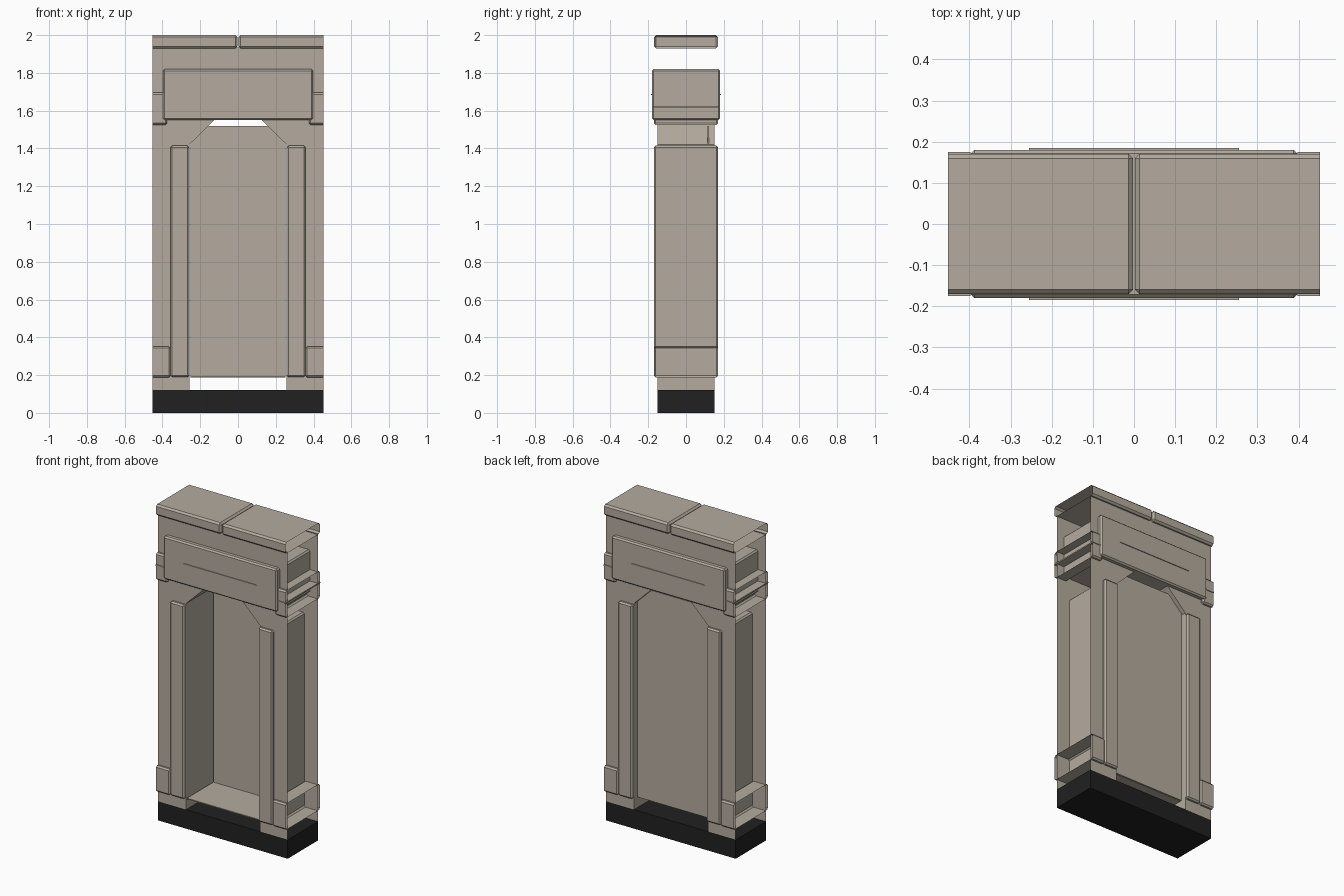
import bpy, bmesh
from mathutils import Vector

if "Cube" in bpy.data.objects:
    bpy.data.objects.remove(bpy.data.objects["Cube"])

END = 0.452      # half width; the side ends are left open for joining
BODY_Y = 0.15    # half depth of the body plates


def material(name, rgb):
    m = bpy.data.materials.new(name)
    m.diffuse_color = (*rgb, 1)
    m.use_nodes = True
    m.node_tree.nodes["Principled BSDF"].inputs["Base Color"].default_value = m.diffuse_color
    return m


STONE = material("warm_grey", (0.46, 0.41, 0.345))
BLACK = material("black", (0.015, 0.015, 0.015))


def finish(bm, name, mat):
    me = bpy.data.meshes.new(name)
    bm.to_mesh(me)
    bm.free()
    me.materials.append(mat)
    ob = bpy.data.objects.new(name, me)
    bpy.context.collection.objects.link(ob)
    return ob


def box(name, x, y, z, mat=STONE, bevel=0.0, open_end=0):
    """Bevelled box; open_end = +1 / -1 leaves that x side cut open."""
    x0, x1 = x
    if open_end > 0:
        x1 += 0.1
    elif open_end < 0:
        x0 -= 0.1
    lo, hi = Vector((x0, y[0], z[0])), Vector((x1, y[1], z[1]))
    bm = bmesh.new()
    bmesh.ops.create_cube(bm, size=1)
    for v in bm.verts:
        v.co = Vector([(lo[i] + hi[i]) / 2 + v.co[i] * (hi[i] - lo[i]) for i in range(3)])
    if bevel:
        bmesh.ops.bevel(bm, geom=bm.edges[:], offset=bevel, segments=1, affect='EDGES')
    if open_end:
        bmesh.ops.bisect_plane(bm, geom=bm.verts[:] + bm.edges[:] + bm.faces[:],
                               plane_co=(x[1] if open_end > 0 else x[0], 0, 0),
                               plane_no=(open_end, 0, 0), clear_outer=True)
    return finish(bm, name, mat)


def pair(name, x, y, z, **kw):
    """Right and left mirrored boxes; 'opened' cuts the outer ends."""
    opened = kw.pop("opened", False)
    box("right_" + name, x, y, z, open_end=1 if opened else 0, **kw)
    box("left_" + name, (-x[1], -x[0]), y, z, open_end=-1 if opened else 0, **kw)


# Black base slab
box("base", (-END, END), (-BODY_Y, BODY_Y), (0, 0.12), mat=BLACK)

# Front and back plates with a chamfered doorway
opening = [(-0.258, 0.12), (-0.258, 1.42), (-0.125, 1.55),
           (0.125, 1.55), (0.258, 1.42), (0.258, 0.12)]
outline = [(-END, 0.12)] + opening + [(END, 0.12), (END, 1.935), (-END, 1.935)]
for name, y in (("front_plate", -BODY_Y), ("back_plate", BODY_Y)):
    bm = bmesh.new()
    f = bm.faces.new([bm.verts.new((px, y, pz)) for px, pz in outline])
    f.normal_update()
    if f.normal.y * y < 0:
        f.normal_flip()
    bmesh.ops.triangulate(bm, faces=bm.faces[:])
    finish(bm, name, STONE)

# Doorway lining running through the depth
bm = bmesh.new()
rows = [[bm.verts.new((px, y, pz)) for px, pz in opening] for y in (-BODY_Y, BODY_Y)]
for i in range(len(opening) - 1):
    bm.faces.new((rows[0][i], rows[0][i + 1], rows[1][i + 1], rows[1][i]))
finish(bm, "doorway_lining", STONE)

# Door panel set near the back, with the floor in front of it
box("door_panel", (-0.252, 0.252), (0.115, 0.122), (0.19, 1.52))
box("threshold", (-0.252, 0.252), (-BODY_Y, 0.115), (0.188, 0.194))

# Pilasters beside the doorway and corner blocks at their feet
pair("pilaster", (0.258, 0.358), (-0.17, 0.17), (0.19, 1.415), bevel=0.009)
pair("corner_block", (0.357, END), (-0.17, 0.17), (0.188, 0.352), bevel=0.009, opened=True)

# Sign box across the head, with a thin groove strip on both faces
box("sign", (-0.397, 0.397), (-0.18, 0.18), (1.55, 1.82), bevel=0.009)
box("sign_strip", (-0.255, 0.255), (-0.185, 0.185), (1.683, 1.687))

# Brackets holding the sign, each with a thin rib
pair("bracket", (0.375, END), (-0.17, 0.17), (1.525, 1.695), bevel=0.009, opened=True)
pair("bracket_rib", (0.397, END), (-0.175, 0.175), (1.615, 1.623))

# Two capstones with a joint at the centre
pair("capstone", (0.002, END), (-0.17, 0.17), (1.93, 2.0), bevel=0.011, opened=True)
